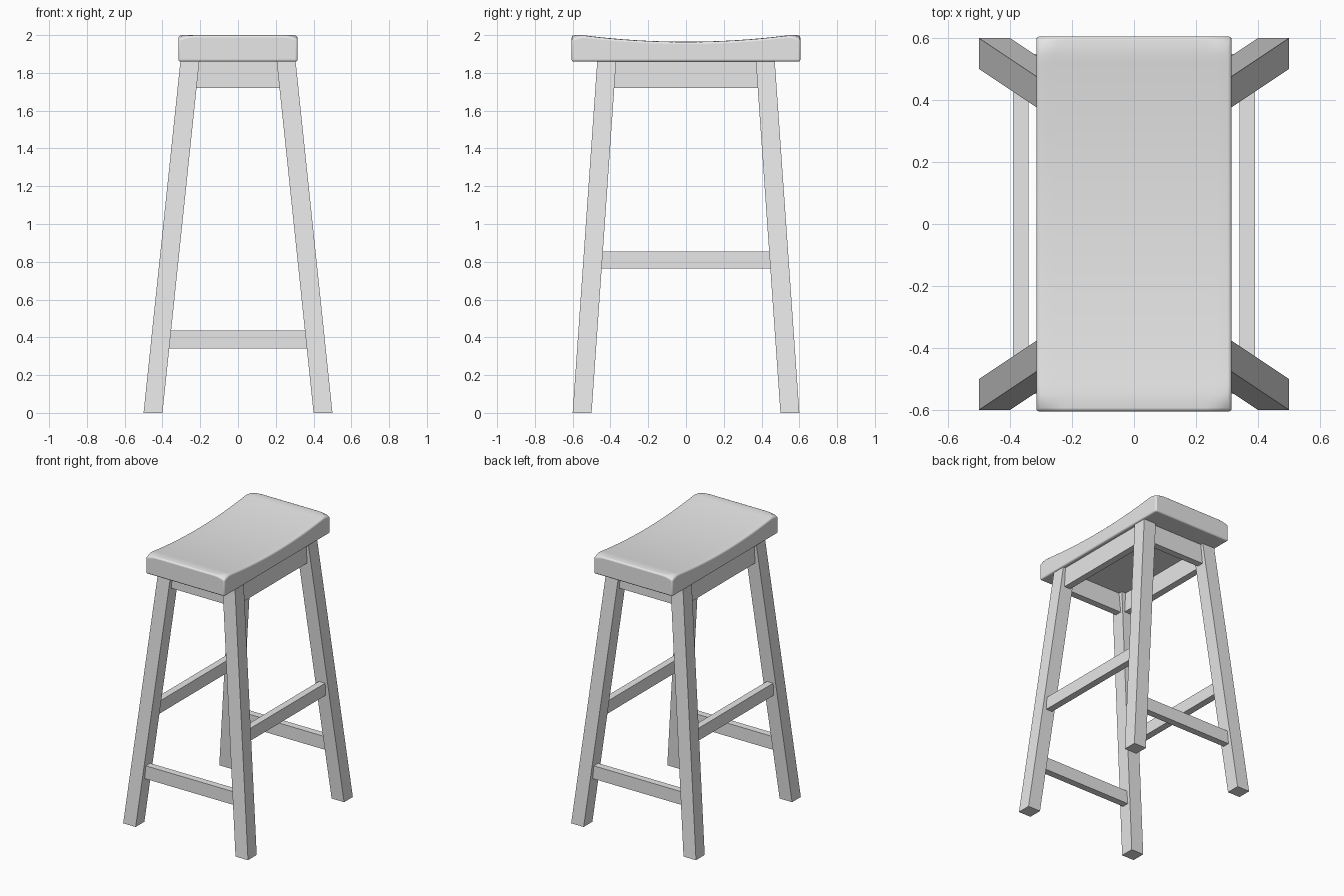
import bpy
import bmesh
import math
from mathutils import Vector

cube = bpy.data.objects.get("Cube")
if cube:
    bpy.data.objects.remove(cube, do_unlink=True)

grey = bpy.data.materials.new("light grey")
grey.use_nodes = True
grey.diffuse_color = (0.8, 0.8, 0.8, 1)
grey.node_tree.nodes["Principled BSDF"].inputs["Base Color"].default_value = grey.diffuse_color

SEAT_BOTTOM = 1.86
HALF_X, HALF_Y = 0.315, 0.605
FOOT = Vector((0.45, 0.55, 0))
LEG_TOP = Vector((0.255, 0.42, SEAT_BOTTOM))
LEG_SIZE = 0.1


def finish(bm, name):
    bmesh.ops.recalc_face_normals(bm, faces=bm.faces)
    mesh = bpy.data.meshes.new(name)
    bm.to_mesh(mesh)
    bm.free()
    mesh.materials.append(grey)
    obj = bpy.data.objects.new(name, mesh)
    bpy.context.collection.objects.link(obj)
    return obj


def leg_centre(z):
    return FOOT.lerp(LEG_TOP, z / SEAT_BOTTOM)


def splayed_leg(name, sx, sy):
    bm = bmesh.new()
    bmesh.ops.create_cube(bm, size=1)
    for v in bm.verts:
        base = LEG_TOP if v.co.z > 0 else FOOT
        v.co = Vector((base.x * sx + v.co.x * LEG_SIZE,
                       base.y * sy + v.co.y * LEG_SIZE, base.z))
    finish(bm, name)


def rail(name, axis, side, low, high, thick=0.05):
    """Rail along x or y, its slanted ends set into the splayed legs."""
    mid = leg_centre((low + high) / 2)
    bm = bmesh.new()
    bmesh.ops.create_cube(bm, size=2)
    for v in bm.verts:
        z = high if v.co.z > 0 else low
        reach = leg_centre(z)[axis] - LEG_SIZE * 0.4
        across = 1 - axis
        v.co[axis] *= reach
        v.co[across] = side * mid[across] + v.co[across] * thick / 2
        v.co.z = z
    finish(bm, name)


def seat_height(x, y):
    dip = 0.035 * min(1, abs(y) / 0.55) ** 2
    # Corners drop away softly
    corner = math.hypot(max(0, abs(x) - HALF_X + 0.08),
                        max(0, abs(y) - HALF_Y + 0.08)) / 0.08
    return 1.965 + dip - 0.05 * max(0, corner - 0.95)


# Saddle seat
bm = bmesh.new()
bmesh.ops.create_grid(bm, x_segments=24, y_segments=44, size=1)
top = list(bm.verts)
extruded = bmesh.ops.extrude_face_region(bm, geom=list(bm.faces))
bottom = [g for g in extruded["geom"] if isinstance(g, bmesh.types.BMVert)]
for v in top + bottom:
    v.co.x *= HALF_X
    v.co.y *= HALF_Y
for v in top:
    v.co.z = seat_height(v.co.x, v.co.y)
for v in bottom:
    v.co.z = SEAT_BOTTOM
seat = finish(bm, "seat")
bevel = seat.modifiers.new("soft edges", "BEVEL")
bevel.width = 0.01
bevel.segments = 3
bevel.limit_method = "ANGLE"
bevel.angle_limit = math.radians(50)
bpy.context.view_layer.objects.active = seat
seat.select_set(True)
bpy.ops.object.shade_smooth_by_angle(angle=math.radians(35))

# Legs
for sx, x_name in ((1, "left"), (-1, "right")):
    for sy, y_name in ((-1, "front"), (1, "back")):
        splayed_leg(f"{y_name}_{x_name}_leg", sx, sy)

# Aprons under the seat, low end rails and higher side rails
for side, end_name, side_name in ((-1, "front", "right"), (1, "back", "left")):
    rail(f"{end_name}_apron", 0, side, 1.72, SEAT_BOTTOM)
    rail(f"{side_name}_apron", 1, side, 1.72, SEAT_BOTTOM)
    rail(f"{end_name}_foot_rail", 0, side, 0.34, 0.435)
    rail(f"{side_name}_foot_rail", 1, side, 0.765, 0.855)
